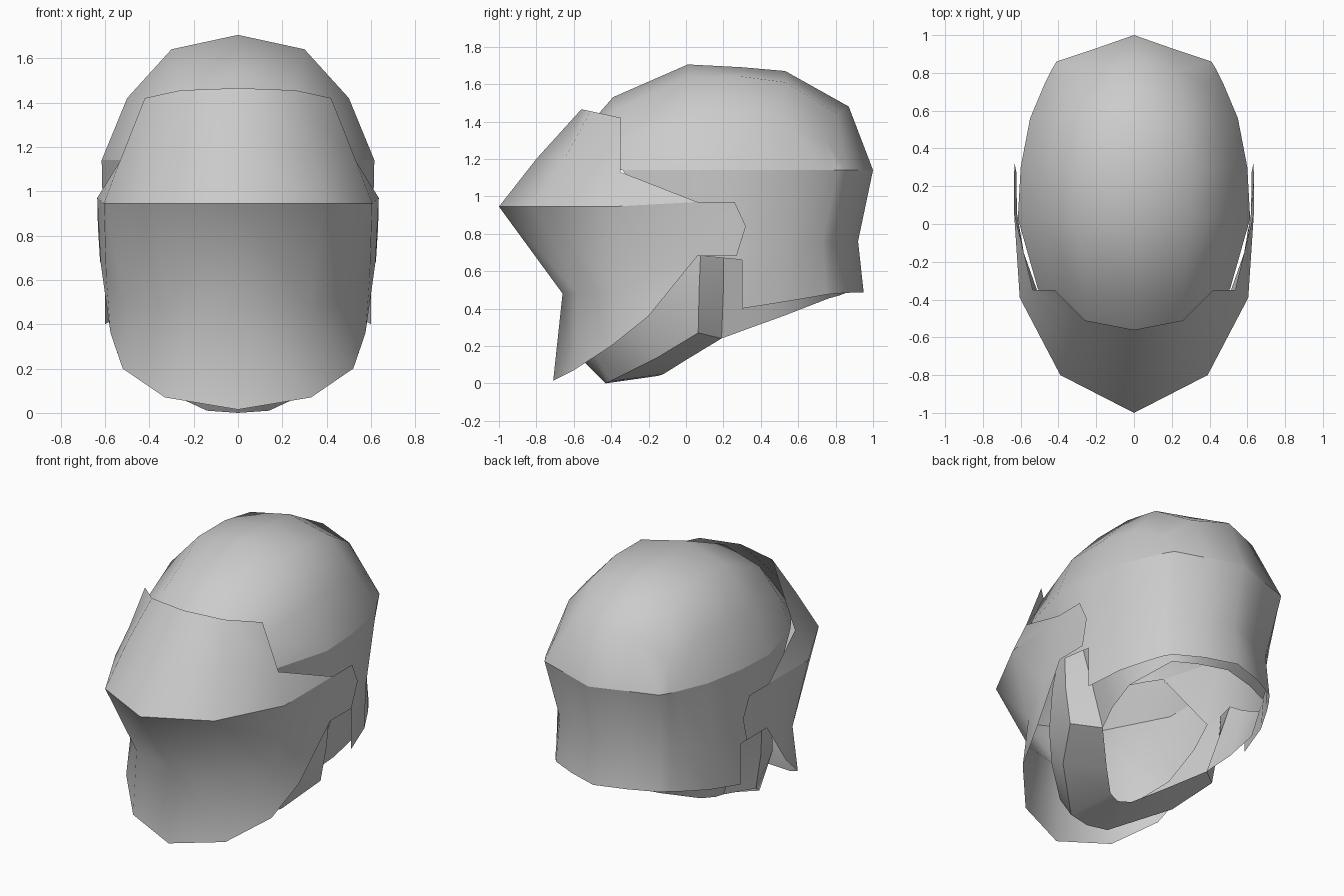
import bpy, bmesh, math

if "Cube" in bpy.data.objects:
    bpy.data.objects.remove(bpy.data.objects["Cube"])


def make_half(name, grids, extra=(), crease=None, angle=80):
    """Skin grids of half-profile rows (plus loose faces), mirror across x = 0, smooth.
    Edges lying inside the z range 'crease' stay sharp."""
    bm = bmesh.new()

    def face(points):
        vs = []
        for p in points:
            if p not in vs:
                vs.append(p)
        if len(vs) > 2:
            bm.faces.new([bm.verts.new(p) for p in vs])

    for rows in grids:
        for a, b in zip(rows, rows[1:]):
            for i in range(len(a) - 1):
                face((a[i], a[i + 1], b[i + 1], b[i]))
    for pts in extra:
        face(pts)
    bmesh.ops.remove_doubles(bm, verts=bm.verts, dist=0.002)
    bmesh.ops.recalc_face_normals(bm, faces=bm.faces)
    me = bpy.data.meshes.new(name)
    bm.to_mesh(me)
    bm.free()
    ob = bpy.data.objects.new(name, me)
    bpy.context.collection.objects.link(ob)
    m = ob.modifiers.new("mirror", 'MIRROR')
    m.use_clip = True
    m.merge_threshold = 0.002
    bpy.ops.object.select_all(action='DESELECT')
    ob.select_set(True)
    bpy.context.view_layer.objects.active = ob
    bpy.ops.object.modifier_apply(modifier=m.name)
    bpy.ops.object.shade_smooth_by_angle(angle=math.radians(angle))
    if crease:
        for e in ob.data.edges:
            if all(crease[0] < ob.data.vertices[v].co.z < crease[1] for v in e.vertices):
                e.use_edge_sharp = True
    return ob


# Helmet shell: dome as cross-sections from front to back, centre to brow line
Z = 1.14
dome = [
    [(0, -.73, Z), (.25, -.66, Z), (.40, -.52, Z), (.45, -.43, Z)],
    [(0, -.39, 1.53), (.26, -.38, 1.46), (.43, -.34, 1.32), (.51, -.34, Z)],
    [(0, .01, 1.705), (.30, .03, 1.64), (.50, .03, 1.42), (.615, .03, Z)],
    [(0, .30, 1.69), (.30, .30, 1.64), (.50, .30, 1.42), (.60, .30, Z)],
    [(0, .53, 1.67), (.28, .53, 1.61), (.46, .54, 1.40), (.55, .56, Z)],
    [(0, .87, 1.48), (.23, .81, 1.44), (.39, .74, 1.31), (.47, .75, Z)],
    [(0, 1.0, Z), (.20, .93, Z), (.41, .86, Z), (.44, .81, Z)],
]
# Skirt below the brow line, back centre round to the cheeks
brow = dome[6] + [dome[i][3] for i in (5, 4, 3)]
waist = [(0, .92, .76), (.18, .85, .76), (.36, .775, .76), (.40, .73, .76),
         (.45, .67, .76), (.545, .53, .72), (.60, .30, .66)]
hem = [(0, .95, .485), (.20, .885, .485), (.37, .80, .48), (.41, .75, .475),
       (.46, .67, .46), (.54, .52, .435), (.60, .30, .40)]
temple_top = [dome[3][3], dome[2][3], dome[1][3]]
temple_low = [waist[-1], (.605, .10, .68), (.57, -.02, .72)]
make_half("helmet_shell", [dome, [brow, waist, hem], [temple_top, temple_low]],
          crease=(Z - .01, Z + .01))

# Visor: columns from centre line to cheek, brow edge down to chin edge
visor = [
    [(0, -.56, 1.465), (0, -.80, 1.20), (0, -1.0, .945), (0, -.66, .48), (0, -.71, .015)],
    [(.26, -.51, 1.455), (.34, -.65, 1.20), (.39, -.80, .945), (.32, -.58, .48), (.33, -.60, .07)],
    [(.42, -.35, 1.42), (.535, -.35, 1.13), (.605, -.39, .945), (.51, -.36, .50), (.52, -.40, .20)],
]
brow_corner, cheek, low_cheek, jaw = visor[2][1:]
hinge, hinge_low = (.635, .06, .97), (.62, .06, .68)
mid, mid_low = (.595, -.12, .62), (.575, -.20, .36)
make_half("visor", [visor], [
    (brow_corner, hinge, cheek),
    (cheek, hinge, mid, low_cheek),
    (low_cheek, mid, mid_low, jaw),
    (hinge, hinge_low, mid),
    (mid, hinge_low, mid_low),
    (hinge, (.635, .26, .97), (.632, .32, .84), (.622, .27, .68), hinge_low),
], crease=(.94, .98))

# Chin guard: front rail behind the visor, crease rail, inner rail
front = [(.58, 0, .74), (.545, -.10, .57), (.46, -.23, .38), (.33, -.36, .26), (.15, -.50, .15), (0, -.55, .12)]
fold = [(.60, .08, .74), (.585, .07, .50), (.545, .065, .27), (.42, -.15, .14), (.14, -.41, .01), (0, -.43, 0)]
inner = [(.57, .20, .74), (.49, .20, .50), (.40, .19, .24), (.21, 0, .125), (.08, -.12, .05), (0, -.15, .04)]
make_half("chin_guard", [[front, fold], [fold, inner]], angle=40)

# Neck lining between chin guard and the back of the shell
make_half("neck_lining", [[
    [(.57, .20, .74), (.57, .32, .66), (.53, .52, .55), (.36, .78, .52), (.2, .86, .52), (0, .92, .52)],
    [(.40, .19, .24), (.45, .34, .295), (.47, .52, .36), (.35, .765, .455), (.2, .82, .47), (0, .86, .485)],
]])
